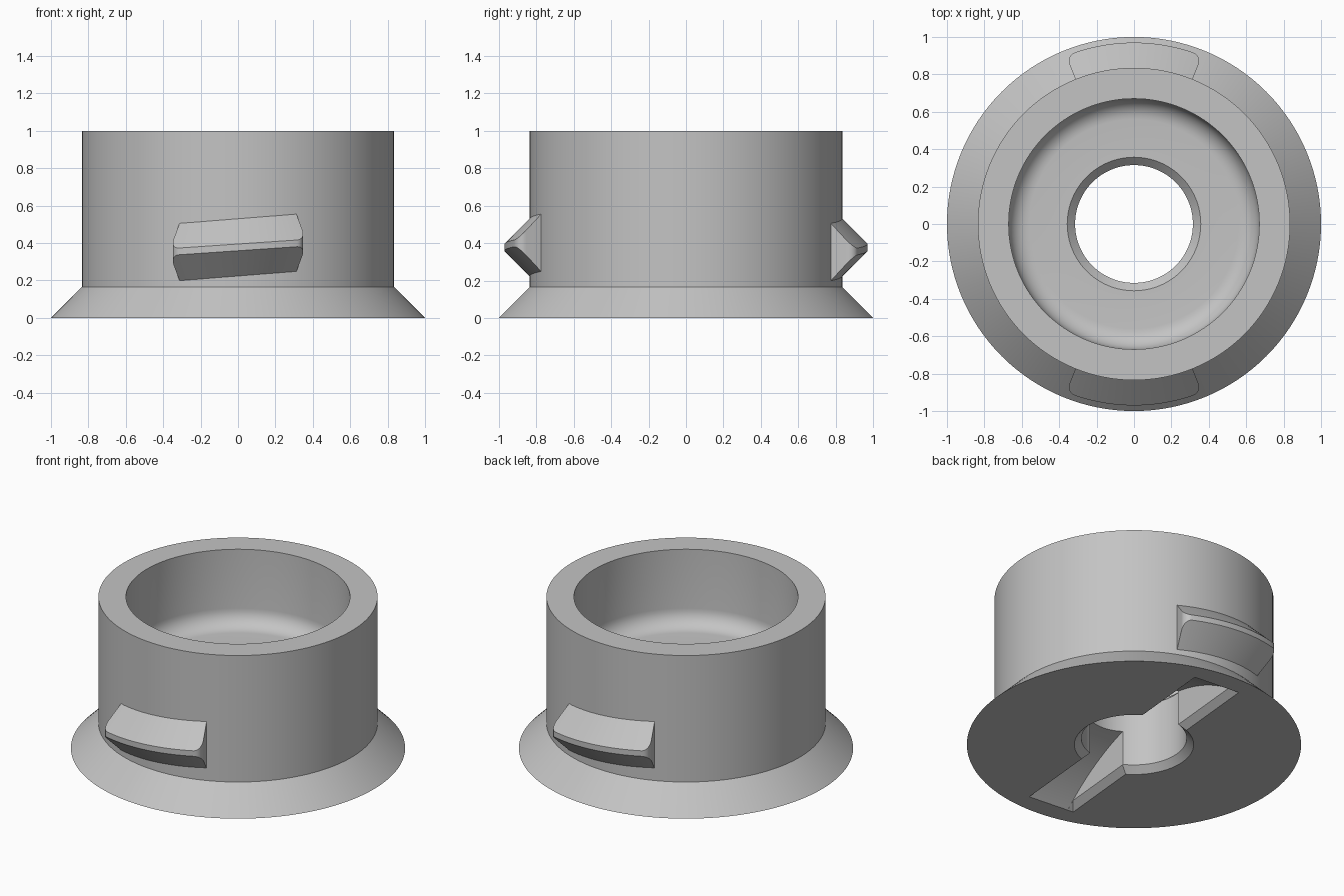
import bpy, bmesh
from math import sin, cos, pi, radians, sqrt
from mathutils import Matrix

cube = bpy.data.objects.get("Cube")
if cube:
    bpy.data.objects.remove(cube, do_unlink=True)

grey = bpy.data.materials.new("plain_grey")
grey.use_nodes = True
colour = (0.55, 0.55, 0.55, 1)
grey.diffuse_color = colour
grey.node_tree.nodes["Principled BSDF"].inputs["Base Color"].default_value = colour


def finish(bm, name):
    """Turn a bmesh into a named grey object."""
    bmesh.ops.recalc_face_normals(bm, faces=bm.faces)
    mesh = bpy.data.meshes.new(name)
    bm.to_mesh(mesh)
    bm.free()
    mesh.materials.append(grey)
    obj = bpy.data.objects.new(name, mesh)
    bpy.context.collection.objects.link(obj)
    return obj


def loft(name, rings, closed=False):
    """Skin rings of points; cap the two ends unless the loft is closed."""
    bm = bmesh.new()
    loops = [[bm.verts.new(p) for p in ring] for ring in rings]
    pairs = list(zip(loops, loops[1:]))
    if closed:
        pairs.append((loops[-1], loops[0]))
    else:
        bm.faces.new(loops[0])
        bm.faces.new(loops[-1])
    for a, b in pairs:
        for i in range(len(a)):
            j = (i + 1) % len(a)
            bm.faces.new((a[i], a[j], b[j], b[i]))
    return finish(bm, name)


def smooth(obj):
    bpy.ops.object.select_all(action='DESELECT')
    obj.select_set(True)
    bpy.context.view_layer.objects.active = obj
    bpy.ops.object.shade_smooth_by_angle(angle=radians(25))


# Flanged cup: outer profile, filleted floor, chamfered centre hole
WALL, BORE, FLOOR, FILLET, CHAMFER = 0.67, 0.315, 0.5, 0.11, 0.042
profile = [(BORE + CHAMFER, 0), (1, 0), (0.835, 0.165), (0.835, 1), (WALL, 1)]
for i in range(9):
    t = i / 8 * pi / 2
    profile.append((WALL - FILLET + FILLET * cos(t), FLOOR + FILLET - FILLET * sin(t)))
profile += [(BORE + CHAMFER, FLOOR), (BORE, FLOOR - CHAMFER), (BORE, CHAMFER)]
SIDES = 128
angles = [2 * pi * i / SIDES for i in range(SIDES)]
cup = loft("flanged_cup", [[(r * cos(a), r * sin(a), z) for r, z in profile] for a in angles], True)

# Arched key slot in the underside, with chamfered long edges
CROWN, HALF_LENGTH = 0.30, 0.87
radius = (HALF_LENGTH ** 2 + CROWN ** 2) / (2 * CROWN)
reach = sqrt(radius ** 2 - (radius - CROWN - 0.02) ** 2)
arch = []
for i in range(41):
    y = reach * (i / 20 - 1)
    arch.append((y, sqrt(radius ** 2 - y * y) - radius + CROWN))
slot = loft("slot_cutter", [[(x, y, z) for y, z in arch] for x in (-0.12, 0.12)])


def rectangle(hx, hy, z):
    return [(-hx, -hy, z), (hx, -hy, z), (hx, hy, z), (-hx, hy, z)]


slot_edge = loft("slot_edge_cutter", [rectangle(0.18, 0.897, -0.02), rectangle(0.12, 0.815, 0.04)])

bpy.context.view_layer.objects.active = cup
for cutter in (slot, slot_edge):
    cutter.data.transform(Matrix.Rotation(radians(-5.3), 4, 'Z'))
    cutter.hide_render = True
    cut = cup.modifiers.new(cutter.name, 'BOOLEAN')
    cut.operation = 'DIFFERENCE'
    cut.solver = 'EXACT'
    cut.object = cutter
    bpy.ops.object.modifier_apply(modifier=cut.name)
    bpy.data.objects.remove(cutter, do_unlink=True)
smooth(cup)

# Two slanted bayonet lugs with bevelled flanks and rounded outer corners
TIP, ROOT, END, ROUND = 0.97, 0.815, radians(22), 0.05
corner = []
for i in range(9):
    t = i / 8 * pi / 2
    corner.append((END - ROUND * (1 - cos(t)) / TIP, TIP - ROUND + ROUND * sin(t)))
last = corner[-1][0]
middle = [(last * (1 - i / 10), TIP) for i in range(1, 20)]
stations = corner + middle + [(-a, r) for a, r in reversed(corner)]


def lug_section(a, tip):
    centre = 0.377 + 0.066 * sin(a)
    ring = []
    for r, side in ((ROOT, -1), (tip, -1), (tip, 1), (ROOT, 1)):
        ring.append((r * sin(a), -r * cos(a), centre + side * (0.018 + TIP - r)))
    return ring


for name, turn in (("front_lug", 0), ("back_lug", pi)):
    lug = loft(name, [lug_section(a, r) for a, r in stations])
    lug.data.transform(Matrix.Rotation(turn, 4, 'Z'))
    smooth(lug)
